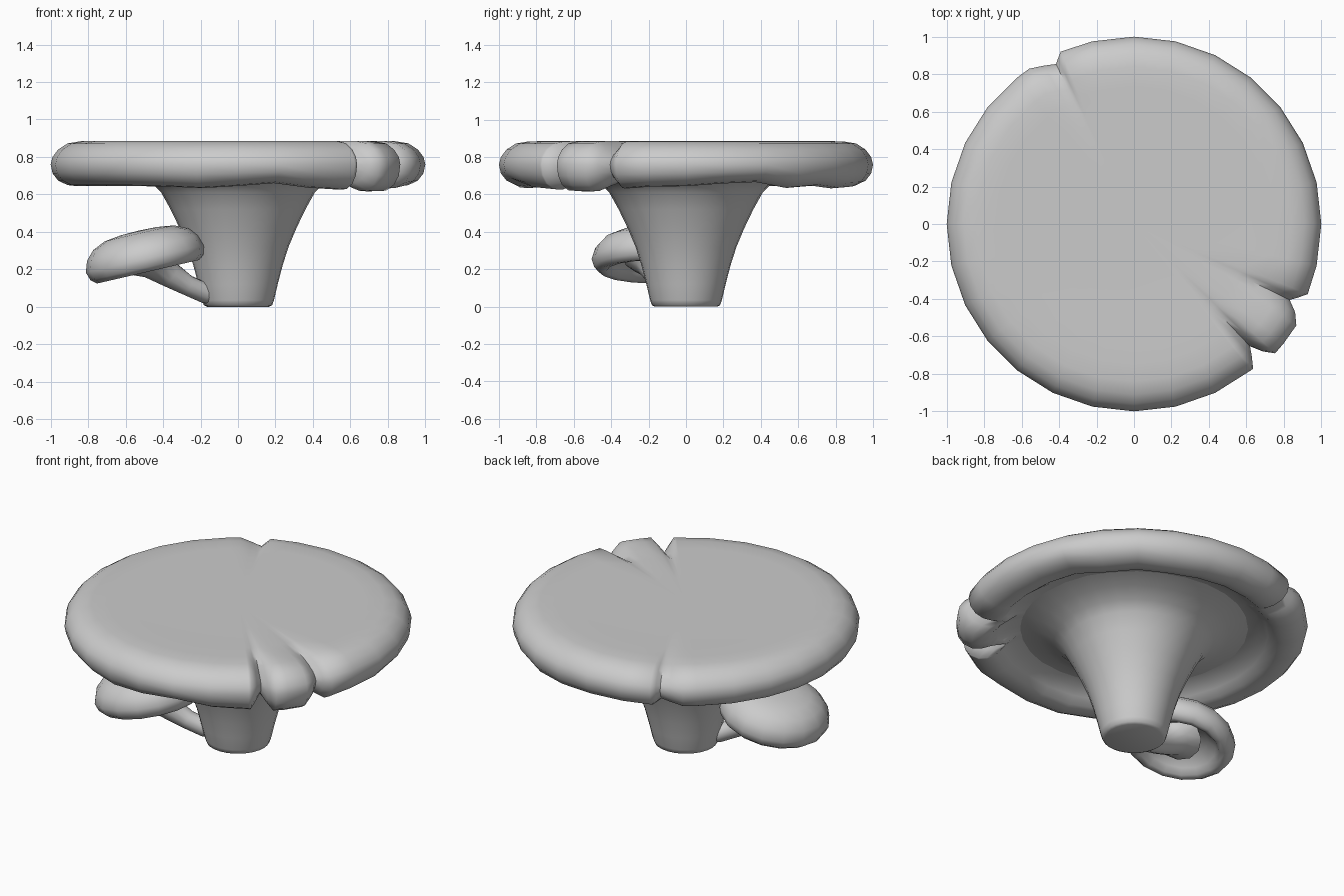
import bpy, bmesh, math
from mathutils import Vector, Matrix

if "Cube" in bpy.data.objects:
    bpy.data.objects.remove(bpy.data.objects["Cube"])

grey = bpy.data.materials.new("warm_grey")
grey.diffuse_color = (0.6, 0.6, 0.6, 1)
grey.use_nodes = True
grey.node_tree.nodes["Principled BSDF"].inputs["Base Color"].default_value = grey.diffuse_color


def lathe(name, profile, angles, warp=None, sharp=60):
    """Spin a (radius, height) profile; warp may reshape it at each angle."""
    bm = bmesh.new()
    rings = []
    poles = {}
    for a in angles:
        ring = []
        for i, (r, z) in enumerate(profile):
            if r == 0:
                if i not in poles:
                    poles[i] = bm.verts.new((0, 0, z))
                ring.append(poles[i])
                continue
            if warp:
                r, z = warp(a, r, z)
            t = math.radians(a)
            ring.append(bm.verts.new((r * math.cos(t), r * math.sin(t), z)))
        rings.append(ring)
    for k, ring in enumerate(rings):
        nxt = rings[(k + 1) % len(rings)]
        for i in range(len(profile) - 1):
            quad = [ring[i], ring[i + 1], nxt[i + 1], nxt[i]]
            bm.faces.new(list(dict.fromkeys(quad)))
    bmesh.ops.recalc_face_normals(bm, faces=bm.faces)
    return finish(name, bm, sharp)


def finish(name, bm, sharp=60):
    me = bpy.data.meshes.new(name)
    bm.to_mesh(me)
    bm.free()
    me.materials.append(grey)
    ob = bpy.data.objects.new(name, me)
    bpy.context.collection.objects.link(ob)
    bpy.ops.object.select_all(action='DESELECT')
    bpy.context.view_layer.objects.active = ob
    ob.select_set(True)
    bpy.ops.object.shade_smooth_by_angle(angle=math.radians(sharp))
    return ob


# Wavy lower lip of the big cap: angle -> lowest height
LIP = [(-180, .645), (-120, .645), (-100, .63), (-78, .665), (-62, .63),
       (-46, .62), (-36, .61), (-26, .62), (-18, .64), (0, .645), (24, .675),
       (40, .63), (53, .65), (65, .63), (90, .645), (180, .645)]
# Splits in the rim: angle, depth, half width before and after
SPLITS = [(116, .05, 3, 8), (-26, .075, 6, 4), (-46.5, .10, 4, 4)]


def lip_height(a):
    a = (a + 180) % 360 - 180
    for (a0, z0), (a1, z1) in zip(LIP, LIP[1:]):
        if a0 <= a <= a1:
            return z0 + (z1 - z0) * (a - a0) / (a1 - a0)


def cap_warp(a, r, z):
    outer = min(1, max(0, (r - .6) / .3))
    if z < .76:
        z += (lip_height(a) - .64) * outer * (.76 - z) / .12
    if -46.5 < a < -26:                      # bulging lobe between two splits
        r += .022 * outer
    for s, depth, before, after in SPLITS:
        d = (a - s + 180) % 360 - 180
        w = max(0, 1 - abs(d) / (before if d < 0 else after))
        r -= depth * w * outer
        z += (.76 - z) * w * min(1, depth * 7) * outer * .7
    return r, z


# Big cap: flat top, rolled rim, hollow underside
cap_profile = [(0, .883), (.35, .883), (.62, .884), (.74, .885), (.84, .884), (.91, .872),
               (.96, .84), (.99, .80), (1.0, .76), (.99, .71), (.96, .67),
               (.91, .645), (.86, .64), (.81, .65), (.77, .685), (.72, .72),
               (.62, .74), (0, .78)]
angles = {-180 + 360 * i / 28 for i in range(28)}
for s, _, b, f in SPLITS:
    angles = {a for a in angles if not s - b <= a <= s + f}
    angles |= {s - b, s - b * .45, s, s + f * .45, s + f}
lathe("big_cap", cap_profile, sorted(angles), cap_warp)

# Big stem flaring out into the underside of the cap
lathe("big_stem", [(0, 0), (.165, 0), (.182, .008), (.192, .035), (.212, .12),
                   (.238, .22), (.27, .32), (.312, .42), (.36, .52),
                   (.41, .61), (.46, .66), (.55, .70), (.64, .73), (.72, .745)],
      [360 * i / 28 for i in range(28)])

# Small tilted cap beside the stem
small = lathe("small_cap", [(0, .135), (.10, .132), (.19, .12), (.26, .088),
                            (.305, .04), (.325, -.02), (.31, -.065), (.28, -.09),
                            (.245, -.085), (.215, -.055), (.16, -.01), (0, .02)],
              [360 * i / 16 for i in range(16)])
small.matrix_world = (Matrix.Translation((-.5, -.18, .275))
                      @ Matrix.Rotation(math.radians(-13), 4, 'Y'))

# Small curved stem growing from the foot of the big one
path = [(-.08, -.03, .06, .055), (-.18, -.08, .075, .055), (-.27, -.12, .115, .055),
        (-.36, -.15, .17, .07), (-.43, -.17, .23, .10), (-.46, -.175, .27, .16)]
bm = bmesh.new()
rings = []
for i, (x, y, z, r) in enumerate(path):
    p0, p1 = path[max(i - 1, 0)], path[min(i + 1, len(path) - 1)]
    rot = (Vector(p1[:3]) - Vector(p0[:3])).to_track_quat('Z', 'Y')
    ring = []
    for k in range(12):
        t = math.tau * k / 12
        off = rot @ Vector((r * math.cos(t), r * math.sin(t), 0))
        ring.append(bm.verts.new(Vector((x, y, z)) + off))
    rings.append(ring)
for a, b in zip(rings, rings[1:]):
    for k in range(12):
        j = (k + 1) % 12
        bm.faces.new((a[k], a[j], b[j], b[k]))
for end in (rings[0], rings[-1]):
    bm.faces.new(end)
bmesh.ops.recalc_face_normals(bm, faces=bm.faces)
finish("small_stem", bm)
